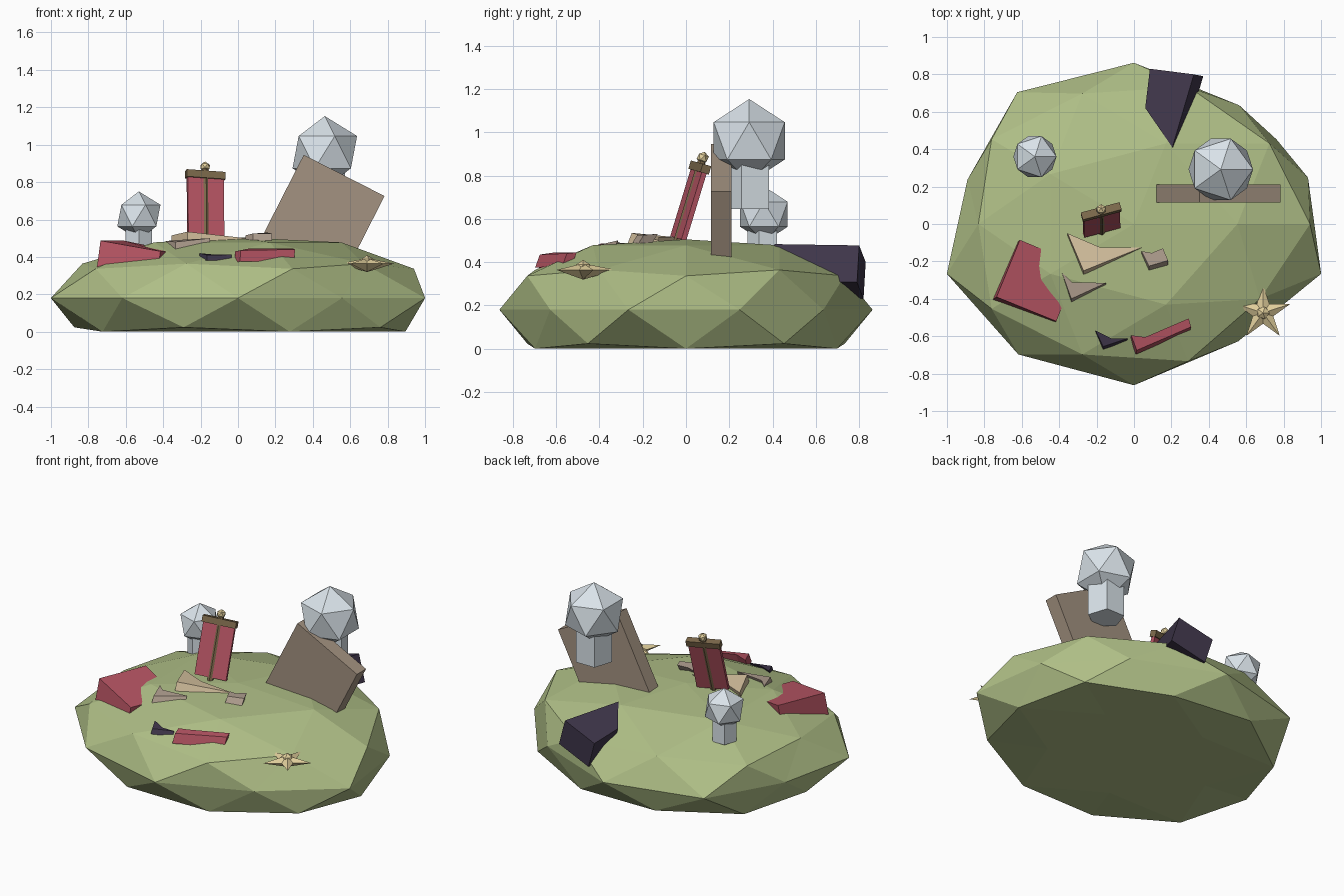
import bpy, bmesh, math
from mathutils import Matrix, Vector

if "Cube" in bpy.data.objects:
    bpy.data.objects.remove(bpy.data.objects["Cube"])

R = math.radians
T = Matrix.Translation
mats = {}
COLORS = {
    "grass": (0.43, 0.52, 0.24), "stone": (0.70, 0.77, 0.82), "slab": (0.37, 0.29, 0.22),
    "crimson": (0.47, 0.09, 0.125), "shadow": (0.05, 0.037, 0.07), "sand": (0.68, 0.54, 0.35),
    "dust": (0.44, 0.35, 0.28), "wood": (0.20, 0.14, 0.07), "gold": (0.75, 0.62, 0.33),
}


def finish(name, bm, color, matrix=None):
    if matrix is not None:
        bm.transform(matrix)
    bmesh.ops.recalc_face_normals(bm, faces=bm.faces)
    me = bpy.data.meshes.new(name)
    bm.to_mesh(me)
    bm.free()
    if color not in mats:
        mats[color] = bpy.data.materials.new(color)
        mats[color].diffuse_color = (*COLORS[color], 1)
    me.materials.append(mats[color])
    ob = bpy.data.objects.new(name, me)
    bpy.context.collection.objects.link(ob)
    return ob


def box(name, size, matrix, color):
    bm = bmesh.new()
    bmesh.ops.create_cube(bm, size=1)
    bm.transform(Matrix.Diagonal((*size, 1)))
    return finish(name, bm, color, matrix)


def ico(name, r, matrix, color):
    bm = bmesh.new()
    bmesh.ops.create_icosphere(bm, subdivisions=1, radius=r)
    return finish(name, bm, color, matrix)


def prism(name, top, bottom, matrix, color):
    """Closed side-walled solid between two matching outlines."""
    bm = bmesh.new()
    a = [bm.verts.new(p) for p in top]
    b = [bm.verts.new(p) for p in bottom]
    bm.faces.new(a)
    bm.faces.new(b[::-1])
    for i in range(len(a)):
        j = (i + 1) % len(a)
        bm.faces.new((a[i], b[i], b[j], a[j]))
    return finish(name, bm, color, matrix)


def rod(name, r, z0, z1, sides, matrix, color):
    """Upright rod with one corner towards the front."""
    ring = [(r * math.cos(a), r * math.sin(a)) for a in
            (R(-90 + 360 * i / sides) for i in range(sides))]
    return prism(name, [(x, y, z1) for x, y in ring], [(x, y, z0) for x, y in ring], matrix, color)


def chunk(name, top, drop, color):
    """Top outline swept along the drop vector."""
    return prism(name, top, [Vector(p) + Vector(drop) for p in top], None, color)


# Grassy mound: squashed faceted ball with a flat underside
bm = bmesh.new()
bmesh.ops.create_icosphere(bm, subdivisions=2, radius=1)
equator = {18: 0.93, 54: 0.91, 126: 1.01, 162: 0.89, 306: 0.90}
for v in bm.verts:
    ang = round(math.degrees(math.atan2(v.co.y, v.co.x))) % 360
    k = 1.0
    if abs(v.co.z) < 0.05:
        k = equator.get(ang, 1.0)
    elif 0.5 < v.co.z < 0.6:
        k = {324: 0.93, 180: 0.93}.get(ang, 1.0)
    elif -0.5 < v.co.z < -0.4 and ang == 180:
        k = 0.93
    top = 0.505 if v.co.z > 0.95 else 9
    v.co = (v.co.x * 1.052 * k, v.co.y * 0.862 * k, min(top, max(0, 0.18 + v.co.z * 0.35)))
finish("mound", bm, "grass")

# Leaning stone slab
box("leaning_slab", (0.485, 0.094, 0.54), T((0.445, 0.163, 0.595)) @ Matrix.Rotation(R(27), 4, 'Y'), "slab")

# Two boulders on short five-sided stems
for tag, x, y, z, r, stem, low in (("large", 0.464, 0.292, 0.96, 0.193, 0.113, 0.645),
                                   ("small", -0.53, 0.36, 0.621, 0.129, 0.075, 0.41)):
    ico(tag + "_boulder", r, T((x, y, z)), "stone")
    rod(tag + "_boulder_stem", stem, low, z - 0.5 * r, 5, T((x, y, 0)), "stone")

# Tilted banner
B = (T((-0.172, -0.045, 0.48)) @ Matrix.Rotation(R(15), 4, 'Z')
     @ Matrix.Rotation(R(4), 4, 'Y') @ Matrix.Rotation(R(-16.5), 4, 'X'))
rod("banner_pole", 0.019, -0.03, 0.41, 6, B, "wood")
box("banner_cloth", (0.2, 0.024, 0.33), B @ T((0, 0, 0.195)), "crimson")
box("banner_crossbar", (0.215, 0.042, 0.04), B @ T((0, 0, 0.373)), "wood")
ico("banner_finial", 0.029, B @ T((0, 0, 0.42)), "gold")

# Scattered chunks and shards
chunk("red_chunk", [(-0.735, -0.39, 0.487), (-0.61, -0.085, 0.487), (-0.455, -0.15, 0.455),
                    (-0.47, -0.28, 0.45), (-0.387, -0.45, 0.43), (-0.415, -0.52, 0.43)],
      (-0.02, -0.015, -0.15), "crimson")
chunk("dark_block", [(0.085, 0.83, 0.40), (0.32, 0.80, 0.477), (0.205, 0.41, 0.483),
                     (0.06, 0.62, 0.425)], (0.05, -0.01, -0.17), "shadow")
chunk("sand_shard", [(-0.355, -0.05, 0.515), (-0.18, -0.125, 0.515), (0.042, -0.125, 0.50),
                     (-0.27, -0.25, 0.535)], (0.0, -0.02, -0.05), "sand")
chunk("brown_shard", [(0.04, -0.145, 0.515), (0.095, -0.155, 0.52), (0.155, -0.13, 0.53),
                      (0.182, -0.195, 0.525), (0.08, -0.225, 0.525)], (0.0, -0.025, -0.04), "dust")
chunk("grey_shard", [(-0.385, -0.26, 0.485), (-0.33, -0.312, 0.49), (-0.15, -0.315, 0.50),
                     (-0.335, -0.40, 0.48)], (0.0, -0.018, -0.04), "dust")
chunk("red_plank", [(-0.015, -0.595, 0.43), (0.06, -0.605, 0.445), (0.292, -0.505, 0.445),
                    (0.305, -0.55, 0.44), (0.015, -0.675, 0.435)], (-0.005, -0.022, -0.06), "crimson")
chunk("dark_shard", [(-0.205, -0.57, 0.42), (-0.12, -0.612, 0.412), (-0.035, -0.612, 0.412),
                     (-0.165, -0.655, 0.41)], (0.0, -0.015, -0.03), "shadow")

# Star with raised centre and round gem
bm = bmesh.new()
rim = []
for i in range(10):
    a, r = R(90 + 36 * i), (0.152, 0.058)[i % 2]
    rim.append(bm.verts.new((r * math.cos(a), r * math.sin(a), 0)))
for h in (0.03, -0.045):
    c = bm.verts.new((0, 0, h))
    for i in range(10):
        bm.faces.new((c, rim[i], rim[(i + 1) % 10]))
finish("star", bm, "gold", T((0.69, -0.475, 0.364)))
ico("star_gem", 0.038, T((0.69, -0.475, 0.372)), "gold")

for m in bpy.data.materials:
    if m.users and not m.is_grease_pencil:
        m.use_nodes = True
        m.node_tree.nodes["Principled BSDF"].inputs["Base Color"].default_value = m.diffuse_color
